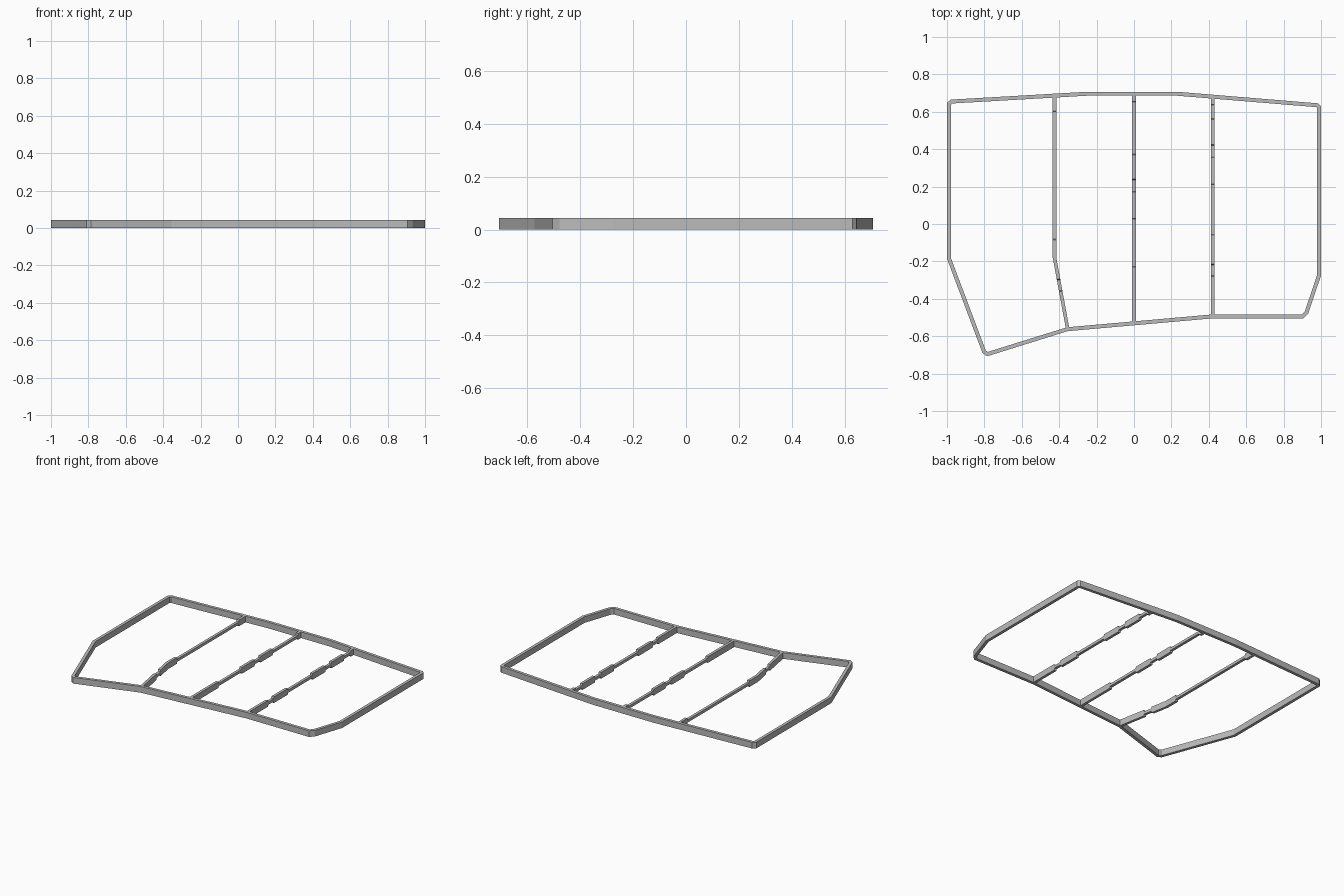
import bpy
import bmesh
from mathutils import Vector

HEIGHT = 0.043
WALL = 0.021
RAIL = (0.012, 0.031)   # bottom and top of the slim rail between full-height blocks

old = bpy.data.objects.get("Cube")
if old:
    bpy.data.objects.remove(old)

grey = bpy.data.materials.new("plain_grey")
grey.use_nodes = True
colour = (0.5, 0.5, 0.5, 1)
grey.diffuse_color = colour
grey.node_tree.nodes["Principled BSDF"].inputs["Base Color"].default_value = colour


def finish(bm, name):
    bmesh.ops.recalc_face_normals(bm, faces=bm.faces)
    mesh = bpy.data.meshes.new(name)
    bm.to_mesh(mesh)
    bm.free()
    mesh.materials.append(grey)
    obj = bpy.data.objects.new(name, mesh)
    bpy.context.collection.objects.link(obj)
    return obj


def inset(points, distance):
    """Offset a clockwise outline inward with mitred corners."""
    result = []
    for i, p in enumerate(points):
        a = (p - points[i - 1]).normalized()
        b = (points[(i + 1) % len(points)] - p).normalized()
        na, nb = Vector((a.y, -a.x)), Vector((b.y, -b.x))
        result.append(p + (na + nb) * distance / (1 + na.dot(nb)))
    return result


# Outer frame: a clockwise outline, inset to a wall and given height
outline = [Vector(p) for p in (
    (-1, 0.648), (-0.98, 0.665), (-0.25, 0.707), (0.23, 0.707),
    (0.985, 0.645), (1, 0.63), (1, -0.275), (0.932, -0.478), (0.905, -0.505),
    (0.415, -0.505), (-0.355, -0.573), (-0.785, -0.707), (-0.81, -0.69),
    (-1, -0.185))]
bm = bmesh.new()
rings = []
for points, z in ((outline, 0), (outline, HEIGHT),
                  (inset(outline, WALL), HEIGHT), (inset(outline, WALL), 0)):
    rings.append([bm.verts.new((p.x, p.y, z)) for p in points])
for k in range(4):
    a, b = rings[k], rings[(k + 1) % 4]
    for i in range(len(a)):
        j = (i + 1) % len(a)
        bm.faces.new((a[i], a[j], b[j], b[i]))
finish(bm, "outer_frame")


def divider(name, x_at, blocks, bends=(), width=0.019):
    """Bar along y: full height inside each block, slim rail in the gaps."""
    stations = []
    for i, (start, end) in enumerate(blocks):
        if i:
            stations.append((start - 0.004, *RAIL))
        stations += [(start, 0, HEIGHT)]
        stations += [(y, 0, HEIGHT) for y in bends if start < y < end]
        stations += [(end, 0, HEIGHT)]
        if i < len(blocks) - 1:
            stations.append((end + 0.004, *RAIL))
    bm = bmesh.new()
    loops = []
    for y, low, high in stations:
        x, h = x_at(y), width / 2
        loops.append([bm.verts.new(c) for c in (
            (x - h, y, low), (x + h, y, low), (x + h, y, high), (x - h, y, high))])
    for a, b in zip(loops, loops[1:]):
        for i in range(4):
            j = (i + 1) % 4
            bm.faces.new((a[i], a[j], b[j], b[i]))
    bm.faces.new(loops[0])
    bm.faces.new(loops[-1])
    finish(bm, name)


# Three dividers; the right one angles towards the front corner
BEND = -0.18
divider("right_divider",
        lambda y: -0.425 + max(0, BEND - y) * 0.185,
        [(-0.56, -0.36), (-0.295, -0.085), (0.605, 0.685)], bends=(BEND,))
divider("middle_divider", lambda y: 0,
        [(-0.53, -0.23), (0.03, 0.17), (0.24, 0.37), (0.655, 0.695)])
divider("left_divider", lambda y: 0.42,
        [(-0.495, -0.28), (-0.215, -0.06), (0.215, 0.355), (0.425, 0.56), (0.64, 0.68)])
